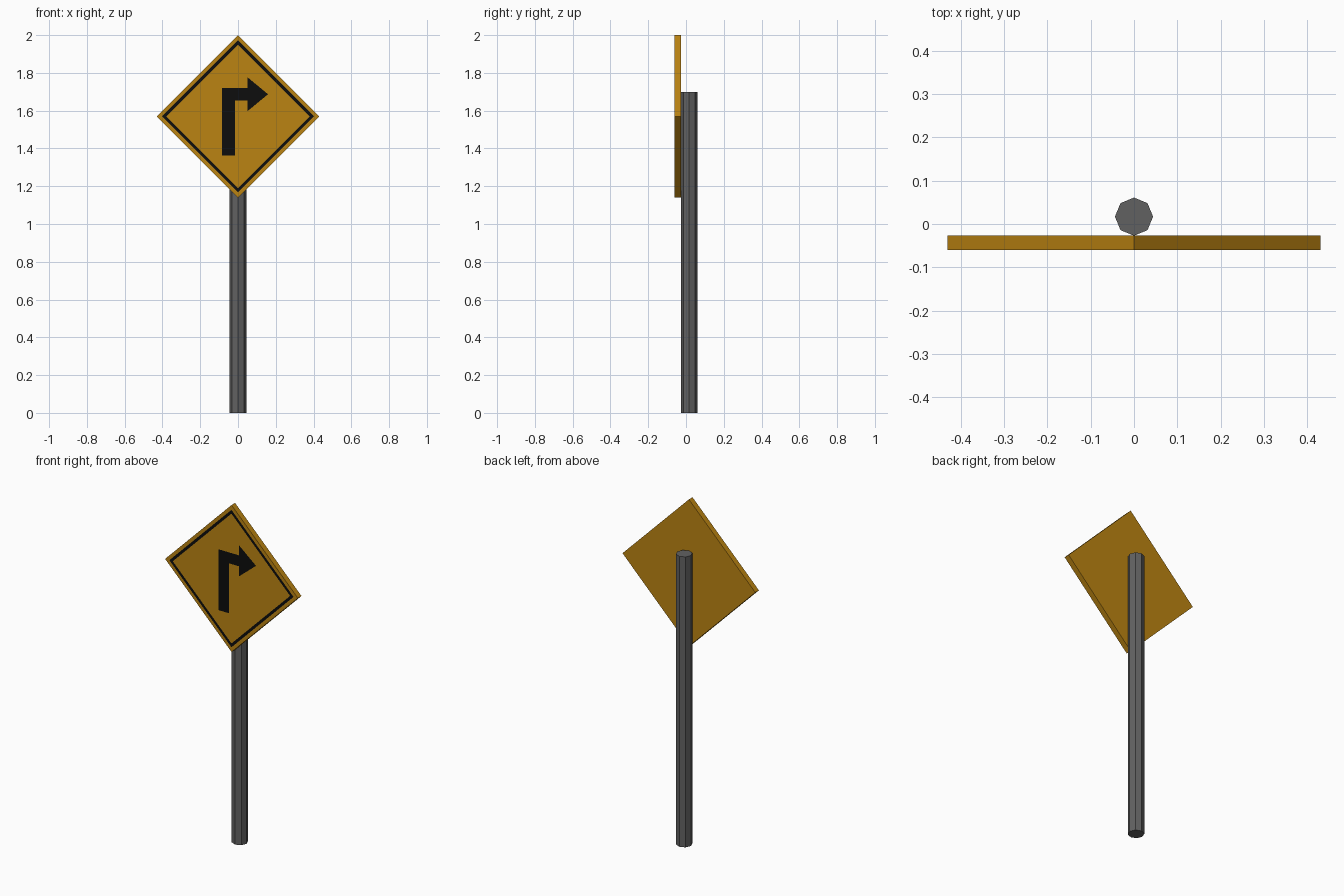
import bpy, bmesh, math

if "Cube" in bpy.data.objects:
    bpy.data.objects.remove(bpy.data.objects["Cube"])

SIGN_Z = 1.57
FRONT, BACK = -0.06, -0.027
MARK_Y = FRONT - 0.0006


def material(name, rgb):
    m = bpy.data.materials.new(name)
    m.diffuse_color = (*rgb, 1)
    m.use_nodes = True
    m.node_tree.nodes["Principled BSDF"].inputs["Base Color"].default_value = m.diffuse_color
    return m


def finish(name, bm, mat):
    me = bpy.data.meshes.new(name)
    bm.to_mesh(me)
    bm.free()
    me.materials.append(mat)
    ob = bpy.data.objects.new(name, me)
    bpy.context.collection.objects.link(ob)
    return ob


def diamond(r):
    # counter-clockwise seen from the front
    return [(r * math.cos(i * math.pi / 2), SIGN_Z + r * math.sin(i * math.pi / 2)) for i in range(4)]


def add_loop(bm, pts, y):
    return [bm.verts.new((x, y, z)) for x, z in pts]


yellow = material("sign_yellow", (0.5, 0.23, 0.006))
black = material("marking_black", (0.004, 0.004, 0.004))
grey = material("post_grey", (0.12, 0.12, 0.12))

# Octagonal post
bm = bmesh.new()
bmesh.ops.create_cone(bm, cap_ends=True, segments=8, radius1=0.044, radius2=0.044, depth=1.7)
bmesh.ops.translate(bm, verts=bm.verts, vec=(0, 0.017, 0.85))
finish("post", bm, grey)

# Diamond sign panel
bm = bmesh.new()
front, back = add_loop(bm, diamond(0.43), FRONT), add_loop(bm, diamond(0.43), BACK)
bm.faces.new(front)
bm.faces.new(back[::-1])
for i in range(4):
    j = (i + 1) % 4
    bm.faces.new((front[j], front[i], back[i], back[j]))
bmesh.ops.recalc_face_normals(bm, faces=bm.faces)
finish("sign_panel", bm, yellow)

# Painted border line
bm = bmesh.new()
outer, inner = add_loop(bm, diamond(0.402), MARK_Y), add_loop(bm, diamond(0.38), MARK_Y)
for i in range(4):
    j = (i + 1) % 4
    bm.faces.new((outer[i], outer[j], inner[j], inner[i]))
finish("sign_border", bm, black)

# Painted right-turn arrow
arrow = [(-0.085, 1.363), (-0.016, 1.363), (-0.016, 1.655), (0.05, 1.655), (0.05, 1.597),
         (0.159, 1.687), (0.05, 1.777), (0.05, 1.719), (-0.085, 1.719)]
bm = bmesh.new()
bm.faces.new(add_loop(bm, arrow, MARK_Y))
finish("turn_arrow", bm, black)
